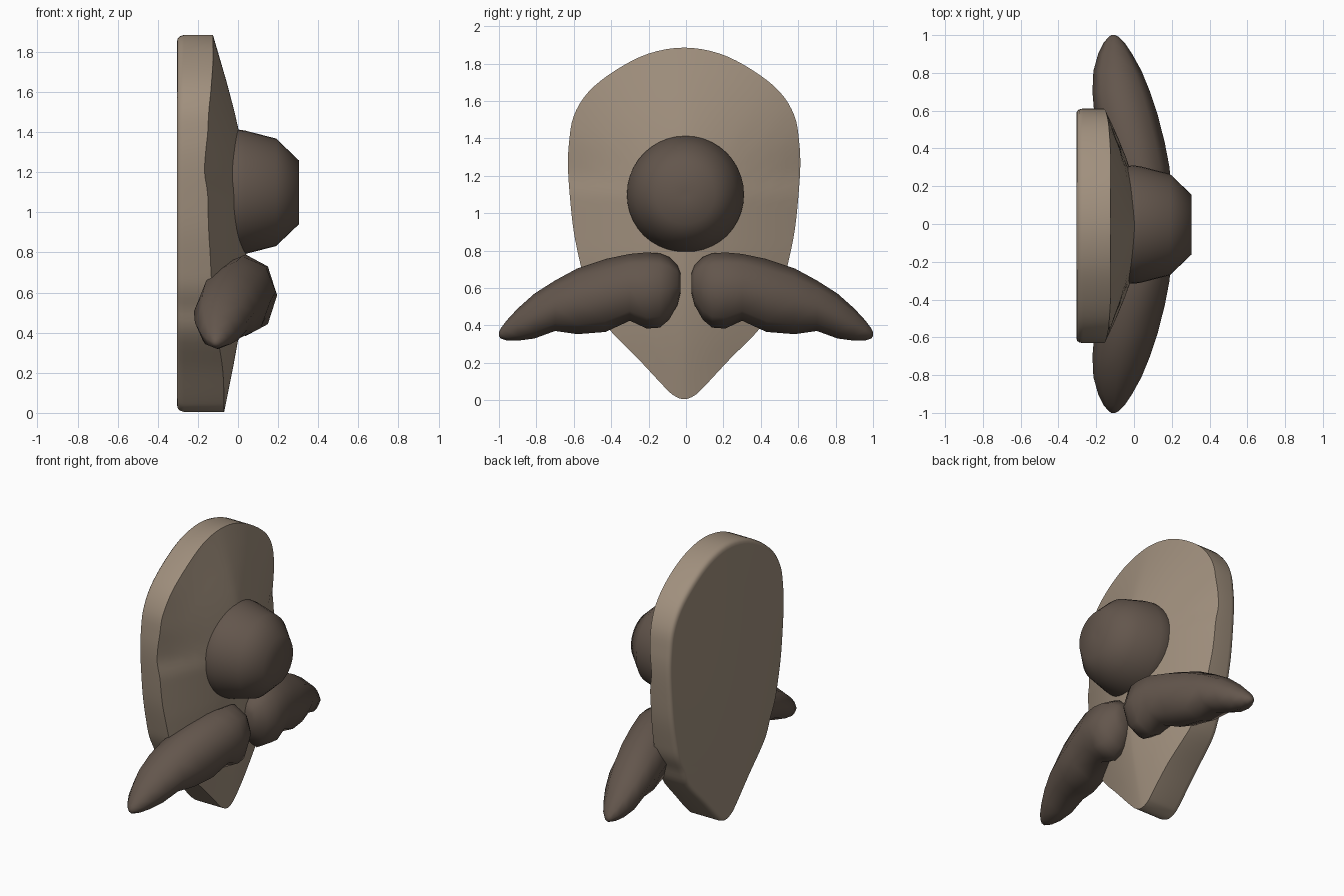
import bpy, bmesh, math

if "Cube" in bpy.data.objects:
    bpy.data.objects.remove(bpy.data.objects["Cube"])


def material(name, col):
    m = bpy.data.materials.new(name)
    m.diffuse_color = (*col, 1)
    m.use_nodes = True
    m.node_tree.nodes["Principled BSDF"].inputs["Base Color"].default_value = m.diffuse_color
    return m


TAN = material("tan", (0.35, 0.275, 0.205))
BROWN = material("dark brown", (0.125, 0.093, 0.073))


def loft(name, rings, mat, sharp=180):
    """Skin closed rings of equal length and cap both ends."""
    bm = bmesh.new()
    vs = [[bm.verts.new(p) for p in r] for r in rings]
    n = len(vs[0])
    for a, b in zip(vs, vs[1:]):
        for i in range(n):
            j = (i + 1) % n
            bm.faces.new((a[i], a[j], b[j], b[i]))
    bm.faces.new(vs[0])
    bm.faces.new(vs[-1])
    bmesh.ops.recalc_face_normals(bm, faces=bm.faces)
    me = bpy.data.meshes.new(name)
    bm.to_mesh(me)
    bm.free()
    me.materials.append(mat)
    me.polygons.foreach_set("use_smooth", [True] * len(me.polygons))
    if sharp < 180:
        me.set_sharp_from_angle(angle=math.radians(sharp))
    ob = bpy.data.objects.new(name, me)
    bpy.context.collection.objects.link(ob)
    return ob


def spline(pts, steps=4):
    """Closed Catmull-Rom curve through 2D points."""
    out, n = [], len(pts)
    for i in range(n):
        p = [pts[(i + k - 1) % n] for k in range(4)]
        for s in range(steps):
            t = s / steps
            out.append(tuple(0.5 * (2 * b + (c - a) * t + (2 * a - 5 * b + 4 * c - d) * t * t
                                    + (3 * b - a - 3 * c + d) * t ** 3) for a, b, c, d in zip(*p)))
    return out


def lerp_table(table, z):
    for (z0, v0), (z1, v1) in zip(table, table[1:]):
        if z <= z1:
            t = max(0, (z - z0) / (z1 - z0))
            return v0 + (v1 - v0) * t
    return table[-1][1]


# Head plate: shield outline with a domed front and a softened back edge
half = [(0.05, 0.022), (0.10, 0.065), (0.24, 0.215), (0.41, 0.39), (0.57, 0.50), (0.595, 0.60),
        (0.555, 0.73), (0.59, 0.90), (0.61, 1.08), (0.621, 1.25), (0.615, 1.38), (0.59, 1.52),
        (0.51, 1.65), (0.365, 1.765), (0.19, 1.853)]
half[4:6] = [(0.475, 0.52), (0.525, 0.62)]
right = [(0, 0.005)] + half + [(0, 1.885)]
outline = spline(right + [(-y, z) for y, z in reversed(half)])
RIDGE = [(0, -0.07), (0.35, 0.0), (0.6, 0.03), (0.8, 0.042), (1.1, 0.05), (1.4, 0.008),
         (1.6, -0.042), (1.885, -0.125)]
FALL = [(0, 0.42), (1.2, 0.42), (1.4, 0.33), (1.6, 0.23), (1.885, 0.1)]


def front_x(y, z):
    return lerp_table(RIDGE, z) - lerp_table(FALL, z) * abs(y) ** 1.5


def plate_ring(s, x=None):
    pts = [(y * s, 0.95 + (z - 0.95) * s) for y, z in outline]
    return [(front_x(y, z) if x is None else x, y - 0.01, z) for y, z in pts]


rings = [plate_ring(s) for s in (0.02, 0.15, 0.3, 0.45, 0.6, 0.75, 0.88, 1)]
rings += [plate_ring(s, x) for s, x in ((1, -0.27), (0.993, -0.29), (0.98, -0.301), (0.96, -0.305))]
loft("head_plate", rings, TAN, 40)

# Nose: turned form along x
SIDES = 40
nose = [(-0.15, 0.30), (0.0, 0.313), (0.035, 0.308), (0.19, 0.268), (0.305, 0.158), (0.305, 0.02)]
loft("nose", [[(x, -0.003 + r * math.cos(a), 1.1 + r * math.sin(a))
               for a in (2 * math.pi * i / SIDES for i in range(SIDES))] for x, r in nose], BROWN)

# Moustache: eight-sided sections from the middle to the tip (y, front, back, top, bottom)
stations = [(0.03, 0.09, 0.0, 0.68, 0.57), (0.045, 0.12, -0.04, 0.72, 0.51), (0.09, 0.16, -0.08, 0.765, 0.43),
            (0.14, 0.185, -0.10, 0.785, 0.388), (0.21, 0.195, -0.12, 0.79, 0.383),
            (0.30, 0.188, -0.15, 0.782, 0.425), (0.43, 0.163, -0.18, 0.755, 0.365),
            (0.58, 0.125, -0.21, 0.705, 0.353), (0.70, 0.085, -0.22, 0.64, 0.37),
            (0.81, 0.04, -0.215, 0.57, 0.33), (0.90, -0.01, -0.19, 0.49, 0.318),
            (0.96, -0.05, -0.16, 0.425, 0.32), (0.99, -0.08, -0.135, 0.385, 0.33),
            (1.0, -0.10, -0.12, 0.365, 0.342)]
rings = []
for y, xf, xb, zt, zb in stations:
    rings.append([((xf + xb) / 2 + (xf - xb) / 2 * math.cos(a), y, (zt + zb) / 2 + (zt - zb) / 2 * math.sin(a))
                  for a in (math.pi / 4 * i for i in range(8))])
moustache = loft("moustache", rings, BROWN)
mirror = moustache.modifiers.new("mirror", "MIRROR")
mirror.use_axis = (False, True, False)
mirror.use_mirror_merge = False
